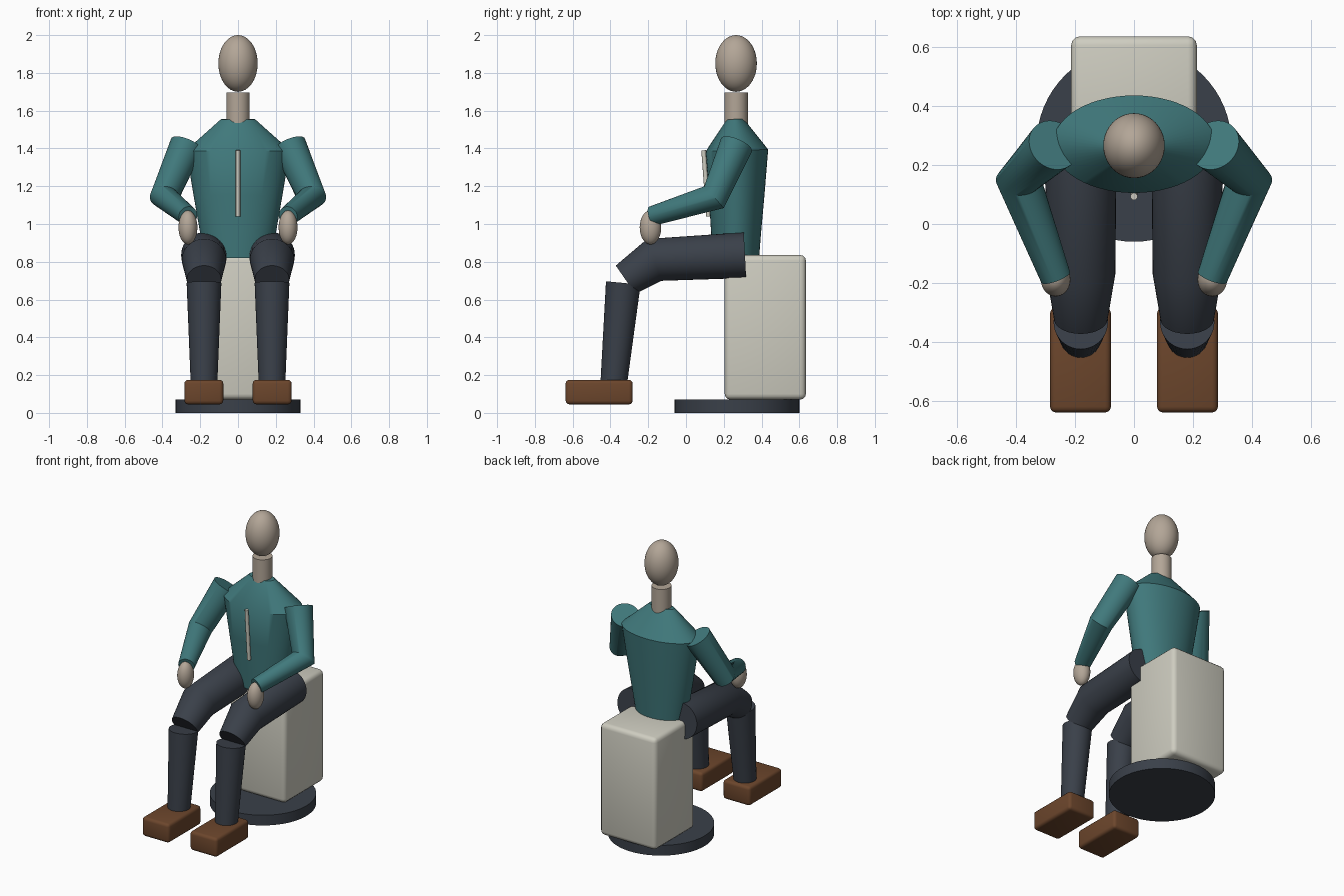
import bpy, bmesh, math
from mathutils import Vector

if "Cube" in bpy.data.objects:
    bpy.data.objects.remove(bpy.data.objects["Cube"], do_unlink=True)


def material(name, rgb):
    m = bpy.data.materials.new(name)
    m.use_nodes = True
    m.diffuse_color = (*rgb, 1)
    bsdf = next(n for n in m.node_tree.nodes if n.type == "BSDF_PRINCIPLED")
    bsdf.inputs["Base Color"].default_value = (*rgb, 1)
    return m


TEAL = material("teal cloth", (0.051, 0.19, 0.2))
CHARCOAL = material("charcoal", (0.042, 0.051, 0.067))
SKIN = material("beige skin", (0.45, 0.38, 0.31))
LEATHER = material("brown leather", (0.15, 0.061, 0.025))
IVORY = material("ivory", (0.62, 0.61, 0.53))


def finish(bm, name, mat, angle=40):
    bmesh.ops.recalc_face_normals(bm, faces=bm.faces)
    mesh = bpy.data.meshes.new(name)
    bm.to_mesh(mesh)
    bm.free()
    mesh.materials.append(mat)
    ob = bpy.data.objects.new(name, mesh)
    bpy.context.collection.objects.link(ob)
    bpy.ops.object.select_all(action="DESELECT")
    ob.select_set(True)
    bpy.context.view_layer.objects.active = ob
    bpy.ops.object.shade_smooth_by_angle(angle=math.radians(angle))
    return ob


def tube(name, mat, path, radii, sides=40):
    """Loft capped rings along a path; a radius is a number or an (x, depth) pair."""
    bm = bmesh.new()
    pts = [Vector(p) for p in path]
    rings = []
    for i, p in enumerate(pts):
        t = Vector()
        if i > 0:
            t += (p - pts[i - 1]).normalized()
        if i < len(pts) - 1:
            t += (pts[i + 1] - p).normalized()
        t.normalize()
        u = Vector((1, 0, 0))
        u = (u - t * u.dot(t)).normalized()
        v = t.cross(u)
        r = radii[i]
        ru, rv = r if isinstance(r, tuple) else (r, r)
        angles = [2 * math.pi * k / sides for k in range(sides)]
        rings.append([bm.verts.new(p + u * ru * math.cos(a) + v * rv * math.sin(a))
                      for a in angles])
    for a, b in zip(rings, rings[1:]):
        for k in range(sides):
            n = (k + 1) % sides
            bm.faces.new((a[k], a[n], b[n], b[k]))
    bm.faces.new(rings[0])
    bm.faces.new(rings[-1])
    return finish(bm, name, mat)


def ellipsoid(name, mat, center, radii):
    bm = bmesh.new()
    bmesh.ops.create_uvsphere(bm, u_segments=40, v_segments=24, radius=1)
    bmesh.ops.scale(bm, vec=radii, verts=bm.verts)
    bmesh.ops.translate(bm, vec=center, verts=bm.verts)
    return finish(bm, name, mat)


def rounded_box(name, mat, center, size, bevel):
    bm = bmesh.new()
    bmesh.ops.create_cube(bm, size=1)
    bmesh.ops.scale(bm, vec=size, verts=bm.verts)
    bmesh.ops.translate(bm, vec=center, verts=bm.verts)
    bmesh.ops.bevel(bm, geom=bm.edges[:], offset=bevel, segments=3,
                    profile=0.5, affect="EDGES")
    return finish(bm, name, mat)


# Seat pedestal on its round base
tube("round_base", CHARCOAL, [(0, 0.27, 0), (0, 0.27, 0.07)], [0.33, 0.33], 64)
rounded_box("seat_block", IVORY, (0, 0.42, 0.453), (0.425, 0.43, 0.765), 0.03)

# Torso, neck, head and front fastening
tube("torso", TEAL,
     [(0, 0.265, 0.82), (0, 0.265, 0.95), (0, 0.268, 1.15), (0, 0.27, 1.39), (0, 0.26, 1.555)],
     [(0.175, 0.122), (0.2, 0.132), (0.235, 0.147), (0.275, 0.165), (0.09, 0.045)], 56)
tube("neck", SKIN, [(0, 0.265, 1.5), (0, 0.265, 1.695)], [0.062, 0.062])
ellipsoid("head", SKIN, (0, 0.265, 1.85), (0.104, 0.11, 0.15))
tube("front_fastening", IVORY, [(0, 0.119, 1.04), (0, 0.093, 1.39)], [0.012, 0.012], 16)

# Limbs on both sides
for side, s in (("left", 1), ("right", -1)):
    tube(side + "_arm", TEAL,
         [(s * 0.272, 0.267, 1.418), (s * 0.39, 0.148, 1.142), (s * 0.265, -0.18, 1.042)],
         [0.089, 0.077, 0.052])
    ellipsoid(side + "_hand", SKIN, (s * 0.265, -0.188, 0.982), (0.05, 0.057, 0.09))
    x = s * 0.18
    tube(side + "_thigh", CHARCOAL,
         [(x, 0.312, 0.835), (x, -0.168, 0.81), (x, -0.32, 0.705)],
         [0.121, 0.117, 0.091])
    tube(side + "_shin", CHARCOAL, [(x, -0.332, 0.688), (x, -0.386, 0.12)], [0.092, 0.069])
    rounded_box(side + "_shoe", LEATHER, (s * 0.181, -0.46, 0.11), (0.206, 0.355, 0.13), 0.02)
